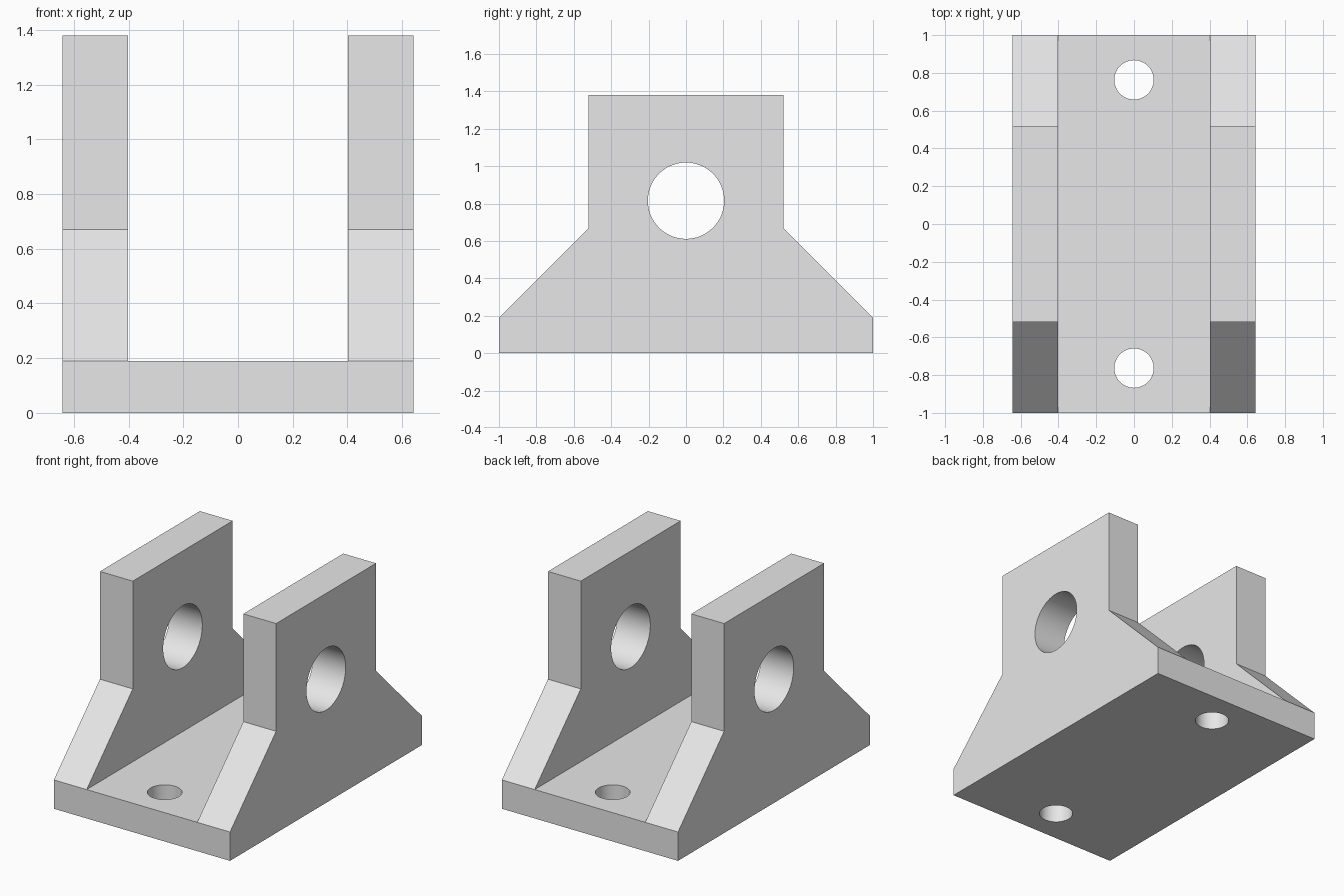
import bpy
import bmesh
from math import pi, radians
from mathutils import Matrix

cube = bpy.data.objects.get("Cube")
if cube:
    bpy.data.objects.remove(cube, do_unlink=True)

# Main sizes
HALF_WIDTH, HALF_GAP, HALF_LENGTH = 0.642, 0.403, 1.0
BASE_TOP, SHOULDER, EAR_TOP, EAR_HALF = 0.19, 0.67, 1.38, 0.52
BORE_Z, BORE_RADIUS = 0.815, 0.204
BOLT_Y, BOLT_RADIUS = 0.763, 0.104

grey = bpy.data.materials.new("plain grey")
grey.use_nodes = True
COLOUR = (0.8, 0.8, 0.8, 1)
grey.diffuse_color = COLOUR
grey.node_tree.nodes["Principled BSDF"].inputs["Base Color"].default_value = COLOUR


def make_object(name, bm):
    bmesh.ops.recalc_face_normals(bm, faces=bm.faces)
    mesh = bpy.data.meshes.new(name)
    bm.to_mesh(mesh)
    bm.free()
    mesh.materials.append(grey)
    obj = bpy.data.objects.new(name, mesh)
    bpy.context.collection.objects.link(obj)
    return obj


def cylinder(name, radius, depth, matrix):
    bm = bmesh.new()
    bmesh.ops.create_cone(bm, cap_ends=True, segments=64, radius1=radius,
                          radius2=radius, depth=depth, matrix=matrix)
    return make_object(name, bm)


# Bracket: side profile extruded across the full width
half = [(HALF_LENGTH, 0), (HALF_LENGTH, BASE_TOP), (EAR_HALF, SHOULDER), (EAR_HALF, EAR_TOP)]
profile = half + [(-y, z) for y, z in reversed(half)]
bm = bmesh.new()
face = bm.faces.new([bm.verts.new((-HALF_WIDTH, y, z)) for y, z in profile])
side = bmesh.ops.extrude_face_region(bm, geom=[face])
moved = [v for v in side["geom"] if isinstance(v, bmesh.types.BMVert)]
bmesh.ops.translate(bm, verts=moved, vec=(2 * HALF_WIDTH, 0, 0))
bracket = make_object("clevis_bracket", bm)

# Slot between the two ears
bm = bmesh.new()
bmesh.ops.create_cube(bm, size=2, matrix=Matrix.Translation((0, 0, BASE_TOP + 1))
                      @ Matrix.Diagonal((HALF_GAP, 2, 1, 1)))
cutters = [make_object("slot_cutter", bm)]

# Pin bore through both ears, and bolt holes through the base
cutters.append(cylinder("bore_cutter", BORE_RADIUS, 2,
                        Matrix.Translation((0, 0, BORE_Z)) @ Matrix.Rotation(pi / 2, 4, "Y")))
for end in (-1, 1):
    cutters.append(cylinder("bolt_hole_cutter", BOLT_RADIUS, 0.6,
                            Matrix.Translation((0, end * BOLT_Y, 0))))

# Cut, then discard the cutters
bpy.ops.object.select_all(action="DESELECT")
bpy.context.view_layer.objects.active = bracket
bracket.select_set(True)
for cutter in cutters:
    cutter.hide_render = True
    mod = bracket.modifiers.new(cutter.name, "BOOLEAN")
    mod.operation = "DIFFERENCE"
    mod.solver = "EXACT"
    mod.object = cutter
    bpy.ops.object.modifier_apply(modifier=mod.name)
    bpy.data.objects.remove(cutter, do_unlink=True)

# Smooth hole walls, crisp edges
bpy.ops.object.shade_smooth_by_angle(angle=radians(30))
